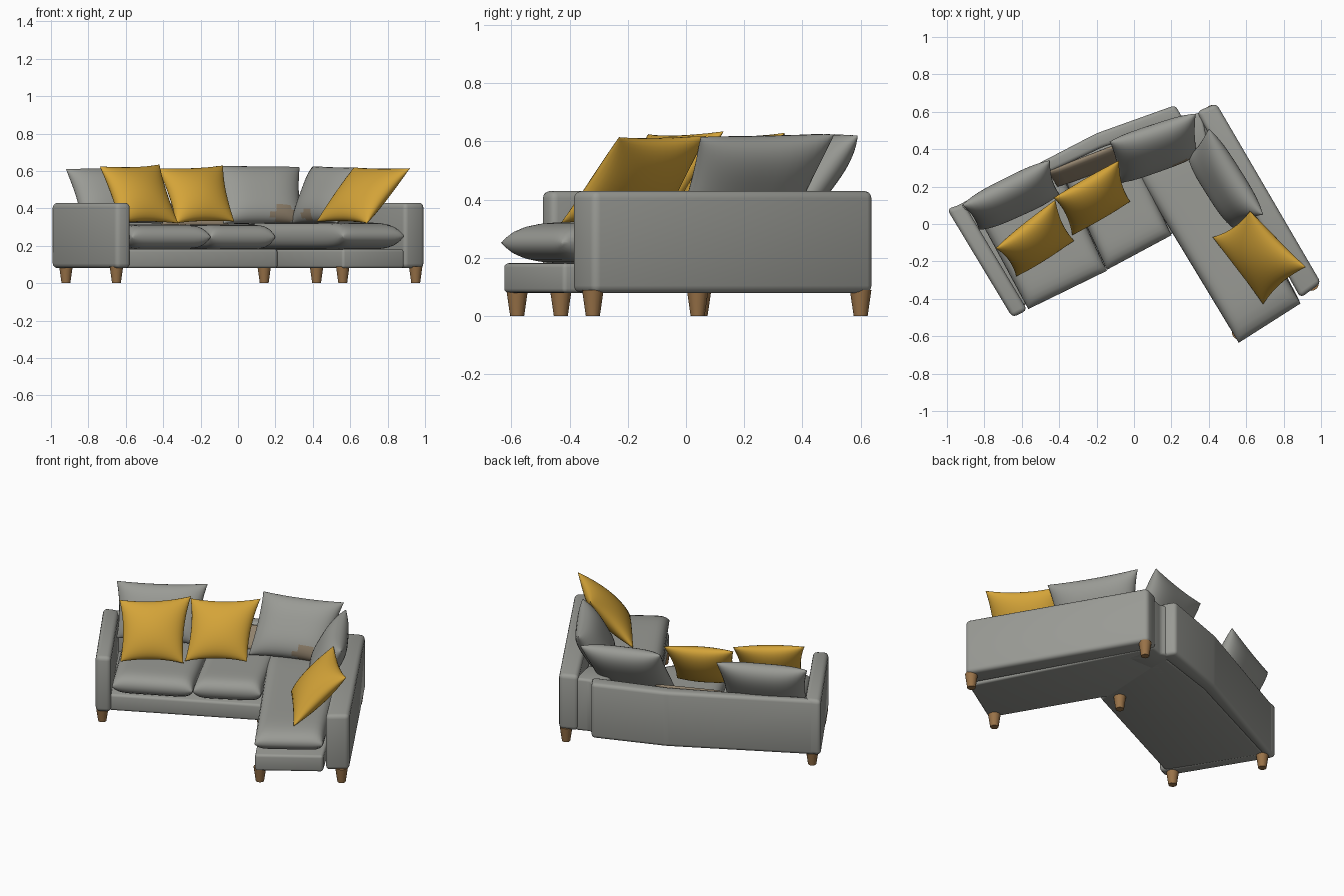
import bpy, bmesh, math
from mathutils import Vector

cube = bpy.data.objects.get("Cube")
if cube:
    bpy.data.objects.remove(cube, do_unlink=True)


def material(name, rgb):
    m = bpy.data.materials.new(name)
    m.use_nodes = True
    m.diffuse_color = (*rgb, 1)
    bsdf = m.node_tree.nodes["Principled BSDF"]
    bsdf.inputs["Base Color"].default_value = (*rgb, 1)
    bsdf.inputs["Roughness"].default_value = 0.9
    return m


grey = material("grey_fabric", (0.32, 0.325, 0.30))
mustard = material("mustard_fabric", (0.66, 0.37, 0.04))
wood = material("brown_wood", (0.32, 0.17, 0.065))
taupe = material("taupe_fabric", (0.28, 0.22, 0.15))


def finish(bm, name, mats, angle=40):
    bmesh.ops.recalc_face_normals(bm, faces=bm.faces)
    mesh = bpy.data.meshes.new(name)
    bm.to_mesh(mesh)
    bm.free()
    obj = bpy.data.objects.new(name, mesh)
    bpy.context.collection.objects.link(obj)
    for m in mats:
        mesh.materials.append(m)
    bpy.ops.object.select_all(action="DESELECT")
    obj.select_set(True)
    bpy.context.view_layer.objects.active = obj
    bpy.ops.object.shade_smooth_by_angle(angle=math.radians(angle))
    return obj


def block(name, outline, z0, z1, round_off):
    """Upholstered block: a footprint pulled up, with rounded edges."""
    bm = bmesh.new()
    base = bm.faces.new([bm.verts.new((x, y, z0)) for x, y in outline])
    up = bmesh.ops.extrude_face_region(bm, geom=[base])["geom"]
    tops = [g for g in up if isinstance(g, bmesh.types.BMVert)]
    bmesh.ops.translate(bm, verts=tops, vec=(0, 0, z1 - z0))
    bmesh.ops.recalc_face_normals(bm, faces=bm.faces)
    bmesh.ops.bevel(bm, geom=bm.edges[:], offset=round_off, segments=3,
                    profile=0.5, affect="EDGES")
    return finish(bm, name, [grey])


def cushion(name, corners, half, mat, power=2, bow=0.0, n=20, spot=None):
    """Stuffed cushion on four corners (tl, tr, br, bl); bow draws its sides in."""
    tl, tr, br, bl = [Vector(c) for c in corners]
    normal = (tr - tl + br - bl).cross(tl - bl + tr - br).normalized()
    bm = bmesh.new()
    for side in (1, -1):
        rows = []
        for j in range(n + 1):
            row = []
            for i in range(n + 1):
                u = math.sin((i / n - 0.5) * math.pi)
                v = math.sin((j / n - 0.5) * math.pi)
                puff = max(0, (1 - abs(u) ** power) * (1 - abs(v) ** power)) ** 0.5
                s = (u * (1 - bow * (1 - v * v)) + 1) / 2
                t = (v * (1 - bow * (1 - u * u)) + 1) / 2
                p = bl.lerp(br, s).lerp(tl.lerp(tr, s), t)
                row.append(bm.verts.new(p + normal * side * half * puff))
            rows.append(row)
        for a, b in zip(rows, rows[1:]):
            for i in range(n):
                bm.faces.new((a[i], a[i + 1], b[i + 1], b[i]))
    bmesh.ops.remove_doubles(bm, verts=bm.verts, dist=0.0002)
    # Shaded patch of fabric around a point
    if spot:
        centre, radius = Vector(spot[0]), spot[1]
        for f in bm.faces:
            if (f.calc_center_median() - centre).length < radius:
                f.material_index = 1
    return finish(bm, name, [mat, taupe], 75)


def flat(outline, z):
    return [(x, y, z) for x, y in outline]


# Frame: arm, two backs and the plinths under the seats
block("right_arm", [(-1, 0.08), (-0.65, -0.5), (-0.57, -0.46), (-0.91, 0.11)],
      0.08, 0.43, 0.025)
block("long_backrest", [(-0.98, 0.08), (-0.93, 0.05), (-0.17, 0.41), (0.27, 0.55),
                        (0.22, 0.635), (-0.2, 0.485)], 0.08, 0.425, 0.02)
block("chaise_backrest", [(0.44, 0.645), (0.335, 0.6), (0.89, -0.395), (1, -0.315)],
      0.08, 0.43, 0.025)
block("corner_filler", [(0.2, 0.6), (0.2, 0.4), (0.4, 0.4), (0.36, 0.6), (0.28, 0.57)],
      0.08, 0.41, 0.015)
block("long_plinth", [(-0.6, -0.44), (0.21, -0.05), (0.24, 0.55), (-0.17, 0.43),
                      (-0.92, 0.07)], 0.08, 0.182, 0.015)
block("chaise_plinth", [(0.56, -0.63), (0.89, -0.42), (0.38, 0.56), (-0.02, 0.36)],
      0.08, 0.182, 0.015)

# Seat cushions
seats = {
    "right_seat": ([(-0.86, 0.09), (-0.4, 0.3), (-0.145, -0.25), (-0.565, -0.455)], 0.247, 0.066),
    "middle_seat": ([(-0.4, 0.3), (-0.03, 0.45), (0.2, -0.06), (-0.145, -0.245)], 0.247, 0.067),
    "chaise_seat": ([(-0.06, 0.39), (0.36, 0.56), (0.89, -0.425), (0.56, -0.635)], 0.252, 0.073),
}
for name, (outline, z, half) in seats.items():
    cushion(name, flat(outline, z), half, grey, power=8)

# Inner lining of the long back
cushion("back_lining", [(-0.46, 0.28, 0.42), (-0.08, 0.43, 0.42),
                        (-0.05, 0.33, 0.31), (-0.41, 0.2, 0.31)], 0.015, taupe, power=8, n=8)

# Loose back cushions
cushion("right_back_cushion", [(-0.92, 0.1, 0.61), (-0.45, 0.34, 0.625),
                               (-0.4, 0.16, 0.32), (-0.83, -0.03, 0.32)],
        0.075, grey, 3, 0.06)
cushion("corner_back_cushion", [(-0.13, 0.44, 0.625), (0.33, 0.59, 0.62),
                                (0.34, 0.37, 0.32), (-0.08, 0.22, 0.32)],
        0.075, grey, 3, 0.05, spot=((0.26, 0.29, 0.36), 0.075))
cushion("chaise_back_cushion", [(0.4, 0.51, 0.625), (0.69, 0.05, 0.615),
                                (0.53, -0.02, 0.32), (0.29, 0.36, 0.32)],
        0.075, grey, 3, 0.05, spot=((0.34, 0.18, 0.36), 0.055))

# Mustard scatter cushions
cushion("right_scatter_cushion", [(-0.74, -0.13, 0.625), (-0.42, 0.13, 0.635),
                                  (-0.32, -0.09, 0.32), (-0.63, -0.28, 0.32)],
        0.075, mustard, 2, 0.1)
cushion("middle_scatter_cushion", [(-0.43, 0.14, 0.615), (-0.08, 0.34, 0.63),
                                   (-0.02, 0.12, 0.33), (-0.33, -0.06, 0.32)],
        0.075, mustard, 2, 0.1)
cushion("chaise_scatter_cushion", [(0.62, 0.07, 0.62), (0.92, -0.23, 0.615),
                                   (0.69, -0.43, 0.32), (0.42, -0.07, 0.33)],
        0.075, mustard, 2, 0.1)

# Tapered legs
for x, y in [(-0.92, 0.05), (-0.65, -0.43), (0.14, 0.04),
             (0.42, 0.6), (0.56, -0.58), (0.95, -0.32)]:
    bm = bmesh.new()
    bmesh.ops.create_cone(bm, cap_ends=True, segments=14, radius1=0.024,
                          radius2=0.037, depth=0.09)
    bmesh.ops.translate(bm, verts=bm.verts, vec=(x, y, 0.045))
    finish(bm, "leg", [wood])
